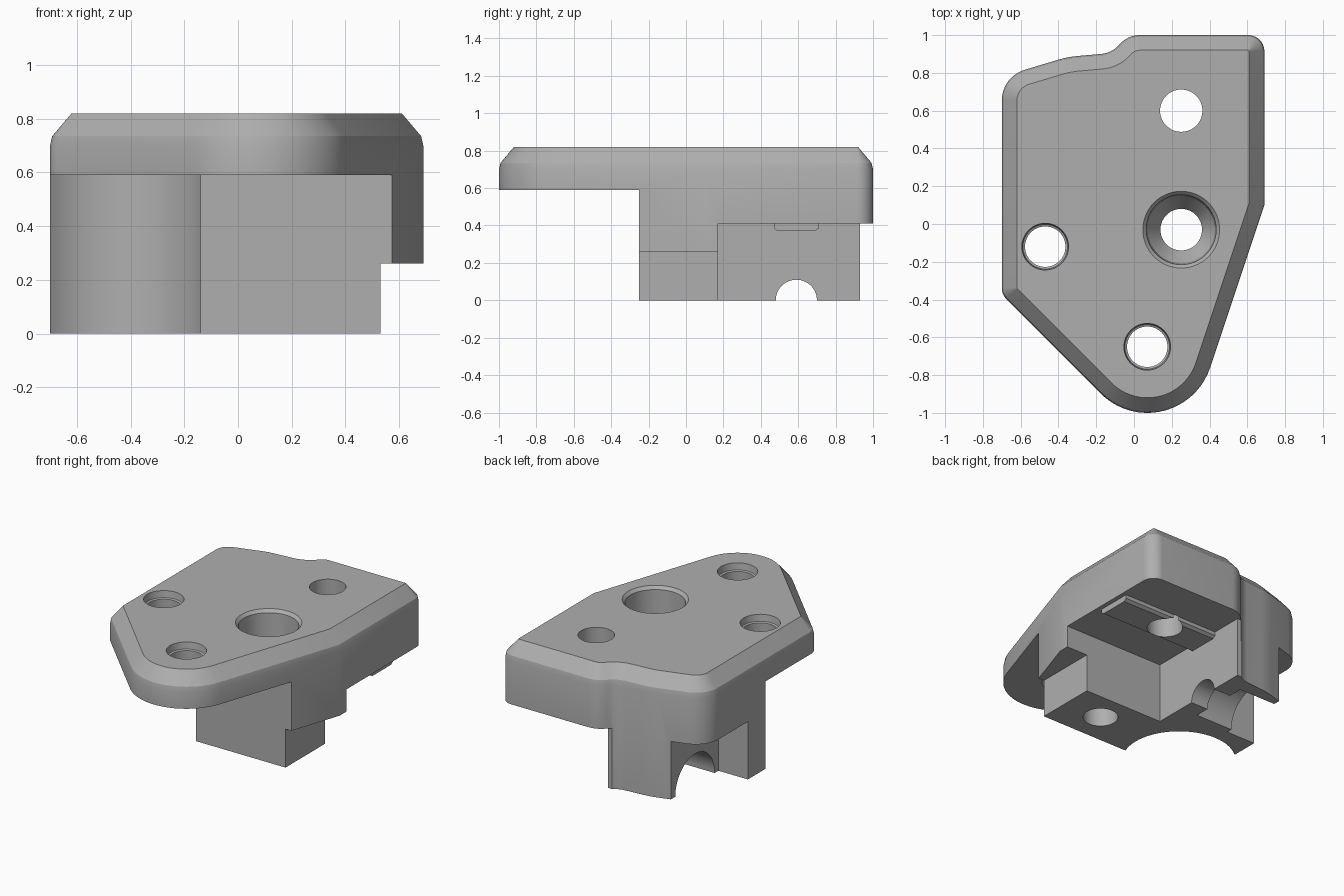
import bpy, bmesh, math
from mathutils import Vector

cube = bpy.data.objects.get("Cube")
if cube:
    bpy.data.objects.remove(cube, do_unlink=True)

grey = bpy.data.materials.new("plain grey")
grey.use_nodes = True
grey.diffuse_color = (0.43, 0.43, 0.43, 1)
grey.node_tree.nodes["Principled BSDF"].inputs["Base Color"].default_value = grey.diffuse_color


def make_object(name, bm):
    bmesh.ops.recalc_face_normals(bm, faces=bm.faces)
    mesh = bpy.data.meshes.new(name)
    bm.to_mesh(mesh)
    bm.free()
    mesh.materials.append(grey)
    obj = bpy.data.objects.new(name, mesh)
    bpy.context.collection.objects.link(obj)
    return obj


def loft(name, rings):
    """Closed solid through a stack of rings with equal point counts."""
    bm = bmesh.new()
    loops = [[bm.verts.new(p) for p in ring] for ring in rings]
    for a, b in zip(loops, loops[1:]):
        n = len(a)
        for i in range(n):
            j = (i + 1) % n
            bm.faces.new((a[i], a[j], b[j], b[i]))
    bm.faces.new(loops[0][::-1])
    bm.faces.new(loops[-1])
    return make_object(name, bm)


def box(name, x0, x1, y0, y1, z0, z1):
    base = [(x0, y0), (x1, y0), (x1, y1), (x0, y1)]
    return loft(name, [[(x, y, z) for x, y in base] for z in (z0, z1)])


def turned(name, x, y, profile, n=64):
    """Upright solid from (radius, height) pairs."""
    return loft(name, [[(x + r * math.cos(math.tau * i / n), y + r * math.sin(math.tau * i / n), z)
                        for i in range(n)] for r, z in profile])


def bore(name, y, r, x0, x1, n=64):
    """Round bar along x at floor level."""
    return loft(name, [[(x, y + r * math.cos(math.tau * i / n), r * math.sin(math.tau * i / n))
                        for i in range(n)] for x in (x0, x1)])


def rounded(corners):
    """Polygon with each corner (x, y, radius) rounded."""
    out = []
    for i, (x, y, r) in enumerate(corners):
        p = Vector((x, y))
        a = (Vector(corners[i - 1][:2]) - p).normalized()
        b = (Vector(corners[(i + 1) % len(corners)][:2]) - p).normalized()
        if r == 0:
            out.append(p)
            continue
        half = a.angle(b) / 2
        centre = p + (a + b).normalized() * (r / math.sin(half))
        start = p + a * (r / math.tan(half)) - centre
        end = p + b * (r / math.tan(half)) - centre
        a0 = math.atan2(start.y, start.x)
        turn = (math.atan2(end.y, end.x) - a0 + math.pi) % math.tau - math.pi
        steps = max(4, int(abs(turn) / math.radians(6)))
        for k in range(steps + 1):
            t = a0 + turn * k / steps
            out.append(centre + Vector((math.cos(t), math.sin(t))) * r)
    return out


def inset(points, d):
    """Move a counter-clockwise outline inwards with mitred corners."""
    out = []
    for i, p in enumerate(points):
        e = (p - points[i - 1]).normalized()
        f = (points[(i + 1) % len(points)] - p).normalized()
        n1, n2 = Vector((-e.y, e.x)), Vector((-f.y, f.x))
        out.append(p + (n1 + n2) * (d / (1 + n1.dot(n2))))
    return out


def combine(target, tool, mode="DIFFERENCE"):
    mod = target.modifiers.new("cut", "BOOLEAN")
    mod.operation, mod.solver, mod.object = mode, "EXACT", tool
    bpy.context.view_layer.objects.active = target
    bpy.ops.object.modifier_apply(modifier=mod.name)
    bpy.data.objects.remove(tool, do_unlink=True)


# Full-height body with softened top chamfer
outline = rounded([
    (0.69, 0.1, 0), (0.69, 1, 0.085), (-0.03, 1, 0.14), (-0.12, 0.905, 0.14),
    (-0.35, 0.885, 0.5), (-0.7, 0.78, 0.17), (-0.7, -0.374, 0.09), (0.224, -1.298, 0.35)])
layers = [(0, 0), (0.7, 0), (0.735, 0.008), (0.82, 0.08)]
body = loft("mount_body", [[(p.x, p.y, z) for p in inset(outline, d)] for z, d in layers])

# Underside steps and pockets
for cutter in (
    box("front_undercut", -2, 2, -2, -0.25, -1, 0.59),
    box("right_step", 0.53, 2, -0.5, 0.3, -1, 0.26),
    box("main_pocket", -0.07, 2, 0.17, 2, -1, 0.41),
    box("back_step", -2, 2, 0.93, 2, -1, 0.41),
    box("left_pocket", -2, -0.48, 0.34, 2, -1, 0.39),
    turned("screw_clearance", -0.47, -0.12, [(0.355, -1), (0.355, 0.59)]),
    bore("cross_bore", 0.59, 0.11, -1, 0.1),
    bore("cross_counterbore", 0.59, 0.21, -1, -0.2),
):
    combine(body, cutter)

# Chamfered rail on the pocket ceiling
rail = loft("pocket_rail", [[(x, 0.47, 0.45), (x, 0.47, 0.385), (x, 0.49, 0.37),
                             (x, 0.69, 0.37), (x, 0.71, 0.385), (x, 0.71, 0.45)]
                            for x in (-0.1, 0.66)])
combine(body, rail, "UNION")

# Holes through the top
for cutter in (
    turned("back_hole", 0.25, 0.6, [(0.112, -1), (0.112, 2)]),
    turned("main_hole", 0.25, -0.03, [(0.11, -1), (0.11, 0.5), (0.178, 0.6),
                                      (0.185, 0.8), (0.205, 0.822), (0.205, 2)]),
    turned("left_hole", -0.47, -0.12, [(0.107, -1), (0.107, 0.77), (0.118, 0.775),
                                       (0.124, 0.822), (0.124, 2)]),
    turned("front_hole", 0.07, -0.65, [(0.107, -1), (0.107, 0.77), (0.118, 0.775),
                                       (0.124, 0.822), (0.124, 2)]),
):
    combine(body, cutter)

# Smooth curved walls, keep edges crisp
bpy.ops.object.select_all(action="DESELECT")
body.select_set(True)
bpy.context.view_layer.objects.active = body
bpy.ops.object.shade_smooth_by_angle(angle=math.radians(25))
